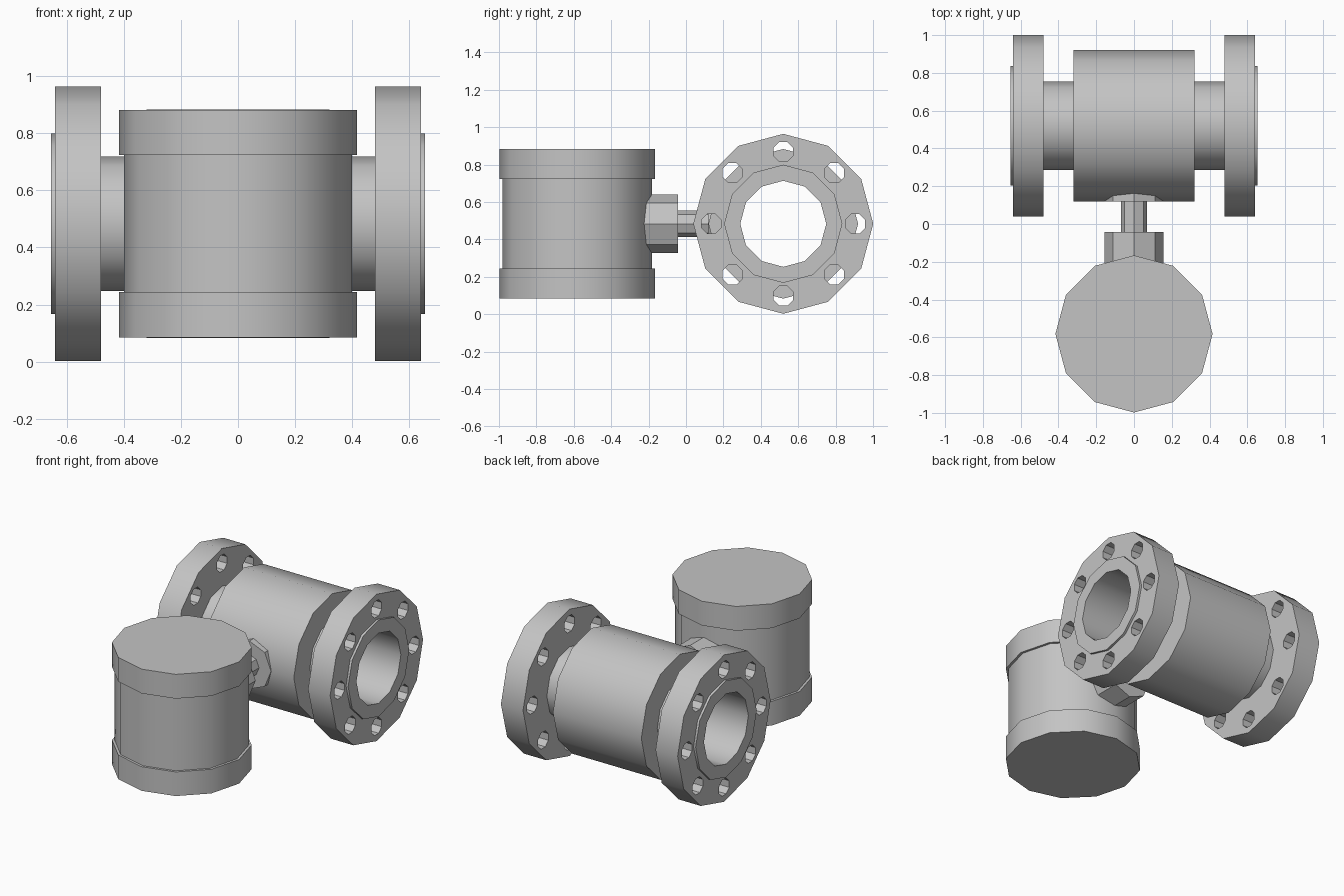
import bpy, bmesh
from math import sin, cos, pi, radians
from mathutils import Matrix

cube = bpy.data.objects.get("Cube")
if cube:
    bpy.data.objects.remove(cube, do_unlink=True)

steel = bpy.data.materials.new("grey_steel")
steel.use_nodes = True
GREY = (0.55, 0.55, 0.55, 1)
steel.diffuse_color = GREY
steel.node_tree.nodes["Principled BSDF"].inputs["Base Color"].default_value = GREY

# Axis frames: the local z of a profile runs along the named axis
FRAMES = {
    "x": Matrix(((0, 0, 1), (1, 0, 0), (0, 1, 0))),
    "y": Matrix(((0, 1, 0), (0, 0, 1), (1, 0, 0))),
    "z": Matrix.Identity(3),
}


def polygon(radius, sides, centre=(0, 0), turn=0.0):
    return [(centre[0] + radius * cos(turn + 2 * pi * i / sides),
             centre[1] + radius * sin(turn + 2 * pi * i / sides))
            for i in range(sides)]


def prism(name, axis, origin, start, end, outline, holes=()):
    """Extrude an outline with holes along an axis, from start to end."""
    curve = bpy.data.curves.new(name + "_profile", "CURVE")
    curve.dimensions = "2D"
    curve.fill_mode = "BOTH"
    curve.extrude = (end - start) / 2
    for loop in (outline, *holes):
        spline = curve.splines.new("POLY")
        spline.points.add(len(loop) - 1)
        for point, (u, v) in zip(spline.points, loop):
            point.co = (u, v, 0, 1)
        spline.use_cyclic_u = True
    profile = bpy.data.objects.new(name + "_profile", curve)
    bpy.context.collection.objects.link(profile)
    graph = bpy.context.evaluated_depsgraph_get()
    mesh = bpy.data.meshes.new_from_object(profile.evaluated_get(graph))
    bpy.data.objects.remove(profile, do_unlink=True)
    bpy.data.curves.remove(curve)

    bm = bmesh.new()
    bm.from_mesh(mesh)
    bmesh.ops.remove_doubles(bm, verts=bm.verts, dist=0.0001)
    bmesh.ops.recalc_face_normals(bm, faces=bm.faces)
    frame = FRAMES[axis]
    middle = Matrix.Translation((0, 0, (start + end) / 2))
    bm.transform(Matrix.Translation(origin) @ frame.to_4x4() @ middle)
    bm.to_mesh(mesh)
    bm.free()
    mesh.name = name
    mesh.materials.clear()
    mesh.materials.append(steel)
    mesh.shade_smooth()
    mesh.set_sharp_from_angle(angle=radians(35))
    ob = bpy.data.objects.new(name, mesh)
    bpy.context.collection.objects.link(ob)
    return ob


# Flow tube: wide body, two necks, bolted flanges and raised faces
PIPE = (0, 0.52, 0.483)
bore = polygon(0.23, 12)
bolts = [polygon(0.057, 8, (0.385 * cos(a), 0.385 * sin(a)), a + pi / 8)
         for a in (i * pi / 4 for i in range(8))]
prism("pipe_body", "x", PIPE, -0.32, 0.32, polygon(0.4, 12), [bore])
for side, sign in (("left", 1), ("right", -1)):
    def ring(part, a, b, radius, holes):
        lo, hi = sorted((a * sign, b * sign))
        prism(side + "_" + part, "x", PIPE, lo, hi, polygon(radius, 12), holes)
    ring("neck", 0.32, 0.48, 0.235, [bore])
    ring("flange", 0.48, 0.64, 0.481, [bore] + bolts)
    ring("raised_face", 0.64, 0.655, 0.316, [bore])

# Connection between tube and housing
STEM = (0, 0, 0.483)
prism("boss", "y", STEM, 0.118, 0.25, polygon(0.157, 8))
prism("stem", "y", STEM, -0.1, 0.13, polygon(0.07, 8))
prism("nut", "y", STEM, -0.3, -0.042, polygon(0.157, 8))

# Instrument housing with two end caps
HOUSING = (0, -0.582, 0)
prism("housing", "z", HOUSING, 0.243, 0.723, polygon(0.4, 12, turn=pi / 2))
prism("bottom_cap", "z", HOUSING, 0.085, 0.243, polygon(0.416, 12, turn=pi / 2))
prism("top_cap", "z", HOUSING, 0.723, 0.882, polygon(0.416, 12, turn=pi / 2))
